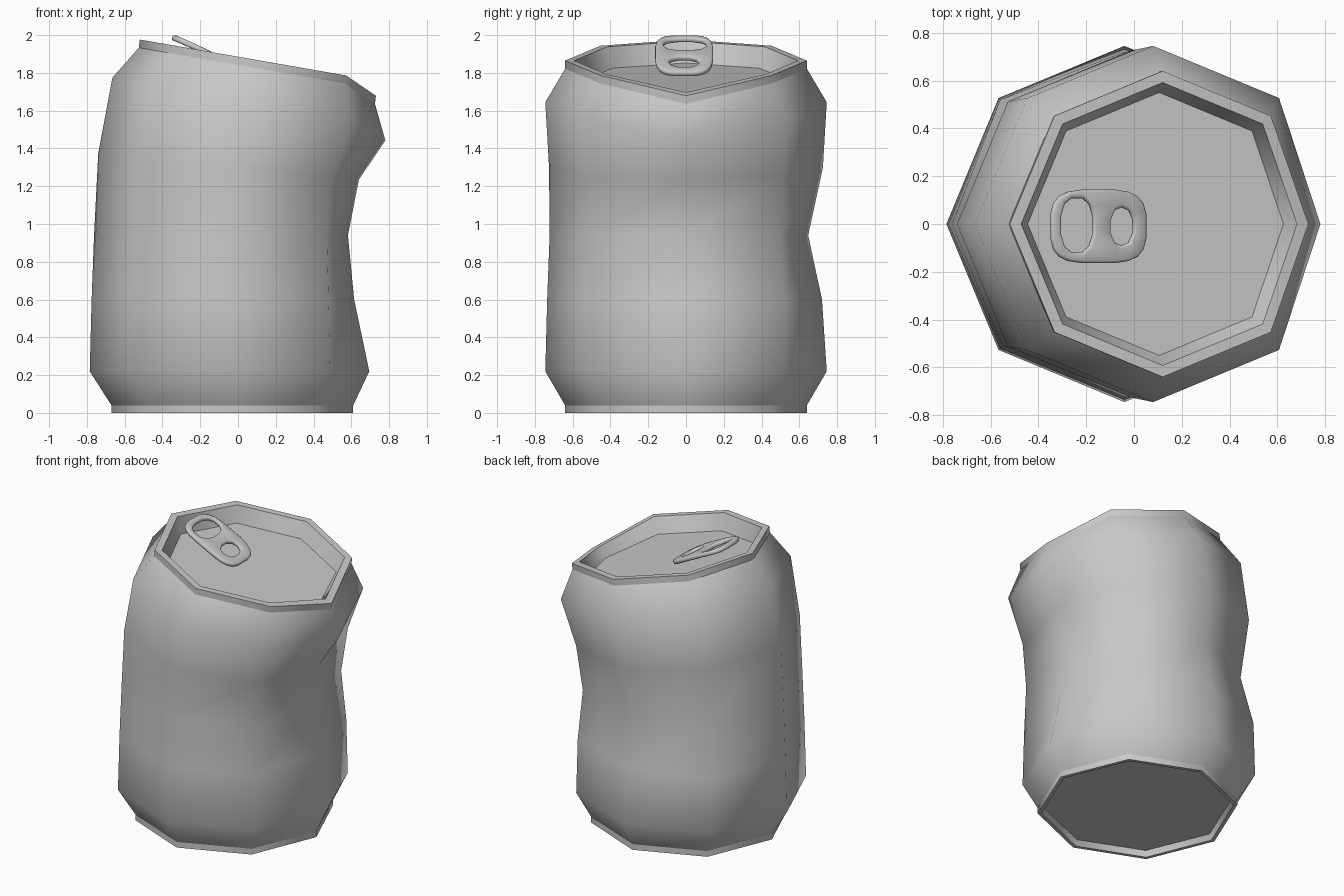
import bpy, bmesh, math

cube = bpy.data.objects.get("Cube")
if cube:
    bpy.data.objects.remove(cube, do_unlink=True)

SIDES = 8
TILT = 0.174

metal = bpy.data.materials.new("grey metal")
metal.use_nodes = True
grey = (0.58, 0.58, 0.58, 1)
metal.diffuse_color = grey
metal.node_tree.nodes["Principled BSDF"].inputs["Base Color"].default_value = grey


def finish(bm, name):
    mesh = bpy.data.meshes.new(name)
    bm.to_mesh(mesh)
    bm.free()
    mesh.materials.append(metal)
    obj = bpy.data.objects.new(name, mesh)
    bpy.context.collection.objects.link(obj)
    return obj


def ring(cx, cz, r, slope=0, drop=0, dents=None):
    """Octagon leaning toward +x; the +x corner can drop, any corner can dent."""
    points = []
    for i in range(SIDES):
        a = math.tau * i / SIDES
        rr = r - (dents or {}).get(i, 0)
        x = rr * math.cos(a)
        z = cz - slope * x - (drop if i == 0 else 0)
        points.append((cx + x, rr * math.sin(a), z))
    return points


def loft(name, rings, cap=None, creased=False):
    """Skin the rings in order; cap is the index of a ring to close."""
    bm = bmesh.new()
    loops = [[bm.verts.new(p) for p in pts] for pts in rings]
    for low, high in zip(loops, loops[1:]):
        for i in range(SIDES):
            j = (i + 1) % SIDES
            for tri in ((low[i], low[j], high[j]), (low[i], high[j], high[i])):
                bm.faces.new(tri).smooth = True
    if cap is not None:
        loop = loops[cap]
        bm.faces.new(loop if cap else loop[::-1])
    if creased:
        for loop in loops:
            for i in range(SIDES):
                edge = bm.edges.get((loop[i], loop[(i + 1) % SIDES]))
                edge.smooth = False
    return finish(bm, name)


# Recessed bottom with a thin standing lip
loft("base_lip", [
    ring(-0.03, 0.04, 0.60),
    ring(-0.03, 0, 0.615),
    ring(-0.03, 0, 0.64),
    ring(-0.03, 0.04, 0.64),
], cap=0, creased=True)

# Crumpled can wall
neck = ring(0.115, 1.822, 0.64, TILT, 0.08, {0: 0.03})
loft("can_body", [
    ring(-0.03, 0.04, 0.64),
    ring(-0.04, 0.22, 0.745, 0, 0, {0: 0.01}),
    ring(-0.04, 0.60, 0.735, 0, 0, {0: 0.08, 2: 0.015}),
    ring(-0.04, 0.94, 0.722, 0, 0, {0: 0.10, 1: 0.02, 2: 0.075, 3: 0.07}),
    ring(-0.015, 1.30, 0.725, 0.1, 0, {0: 0.07}),
    ring(0.08, 1.645, 0.745, TILT, 0.08, {0: 0.045}),
    neck,
])

# Rim and sunken lid
loft("rim_and_lid", [
    neck,
    ring(0.12, 1.865, 0.64, TILT, 0.08, {0: 0.03}),
    ring(0.12, 1.865, 0.592, TILT, 0.07, {0: 0.03}),
    ring(0.105, 1.757, 0.55, TILT, 0.03, {0: 0.03}),
], cap=3, creased=True)


def oval(bm, cx, cy, rx, ry, count, power):
    """Closed loop of edges shaped as a rounded rectangle."""
    verts = []
    for i in range(count):
        a = math.tau * (i + 0.5) / count
        c, s = math.cos(a), math.sin(a)
        x = cx + rx * math.copysign(abs(c) ** (2 / power), c)
        y = cy + ry * math.copysign(abs(s) ** (2 / power), s)
        t = 0.05 - x
        verts.append(bm.verts.new((x, y, 1.79 + 0.6 * t - 0.25 * t * t)))
    return [bm.edges.new((verts[i - 1], verts[i])) for i in range(count)]


# Raised pull tab with two holes
bm = bmesh.new()
edges = oval(bm, -0.15, -0.01, 0.2, 0.155, 20, 3.4)
edges += oval(bm, -0.24, -0.005, 0.068, 0.115, 12, 2.6)
edges += oval(bm, -0.053, -0.01, 0.05, 0.08, 10, 2.3)
bmesh.ops.triangle_fill(bm, use_beauty=True, edges=edges, normal=(0, 0, 1))
bmesh.ops.recalc_face_normals(bm, faces=bm.faces)
for face in bm.faces:
    face.smooth = True
tab = finish(bm, "pull_tab")
solid = tab.modifiers.new("thickness", 'SOLIDIFY')
solid.thickness = 0.03
solid.offset = 0
bevel = tab.modifiers.new("rounding", 'BEVEL')
bevel.width = 0.011
bevel.segments = 2
bevel.limit_method = 'ANGLE'
bevel.angle_limit = math.radians(60)
